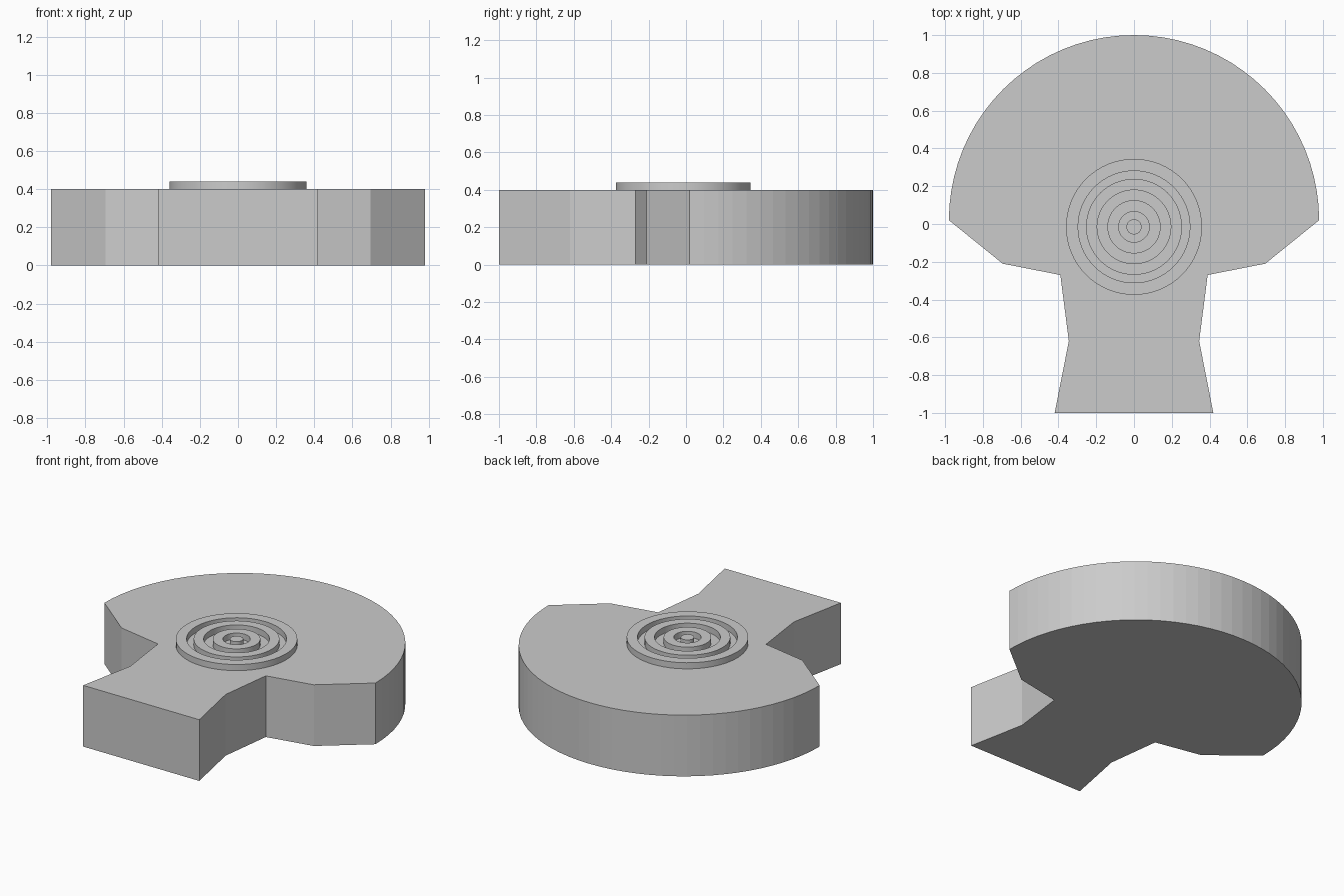
import bpy, bmesh, math

if "Cube" in bpy.data.objects:
    bpy.data.objects.remove(bpy.data.objects["Cube"])

grey = bpy.data.materials.new("plain grey")
grey.diffuse_color = (0.6, 0.6, 0.6, 1)
grey.use_nodes = True
grey.node_tree.nodes["Principled BSDF"].inputs["Base Color"].default_value = grey.diffuse_color


def finish(name, bm):
    bmesh.ops.recalc_face_normals(bm, faces=bm.faces)
    mesh = bpy.data.meshes.new(name)
    bm.to_mesh(mesh)
    bm.free()
    mesh.materials.append(grey)
    obj = bpy.data.objects.new(name, mesh)
    bpy.context.collection.objects.link(obj)
    return obj


def extrude_outline(name, outline, z0, z1):
    bm = bmesh.new()
    face = bm.faces.new([bm.verts.new((x, y, z0)) for x, y in outline])
    up = bmesh.ops.extrude_face_region(bm, geom=[face], use_keep_orig=True)
    verts = [g for g in up["geom"] if isinstance(g, bmesh.types.BMVert)]
    bmesh.ops.translate(bm, verts=verts, vec=(0, 0, z1 - z0))
    return finish(name, bm)


def circle(radius, cy, steps):
    return [(radius * math.cos(2 * math.pi * i / steps),
             cy + radius * math.sin(2 * math.pi * i / steps)) for i in range(steps)]


def ring(name, inner, outer, cy, z0, z1, steps=64):
    bm = bmesh.new()
    loops = [[bm.verts.new((x, y, z)) for x, y in circle(r, cy, steps)]
             for r, z in ((inner, z0), (outer, z0), (outer, z1), (inner, z1))]
    for k in range(4):
        a, b = loops[k], loops[(k + 1) % 4]
        for i in range(steps):
            j = (i + 1) % steps
            bm.faces.new((a[i], a[j], b[j], b[i]))
    return finish(name, bm)


def smooth(obj):
    bpy.ops.object.select_all(action='DESELECT')
    obj.select_set(True)
    bpy.context.view_layer.objects.active = obj
    bpy.ops.object.shade_smooth_by_angle(angle=math.radians(30))


# Slab: half-round dome, angled shoulders and a flared stem
STEPS, RADIUS, CENTRE_Y = 40, 0.98, 0.02
arc = [(RADIUS * math.cos(math.pi * i / STEPS),
        CENTRE_Y + RADIUS * math.sin(math.pi * i / STEPS)) for i in range(STEPS + 1)]
side = [(0.695, -0.21), (0.39, -0.27), (0.345, -0.62), (0.42, -1.0)]
left = [(-x, y) for x, y in side]
extrude_outline("slab", arc + left + side[::-1], 0, 0.4)

# Concentric raised rings around a small centre stud
RING_Y, BASE, TOP = -0.015, 0.395, 0.44
for name, inner, outer in (("outer_ring", 0.296, 0.36),
                           ("middle_ring", 0.195, 0.254),
                           ("inner_ring", 0.081, 0.141)):
    smooth(ring(name, inner, outer, RING_Y, BASE, TOP))
smooth(extrude_outline("centre_stud", circle(0.04, RING_Y, 32), BASE, TOP))
